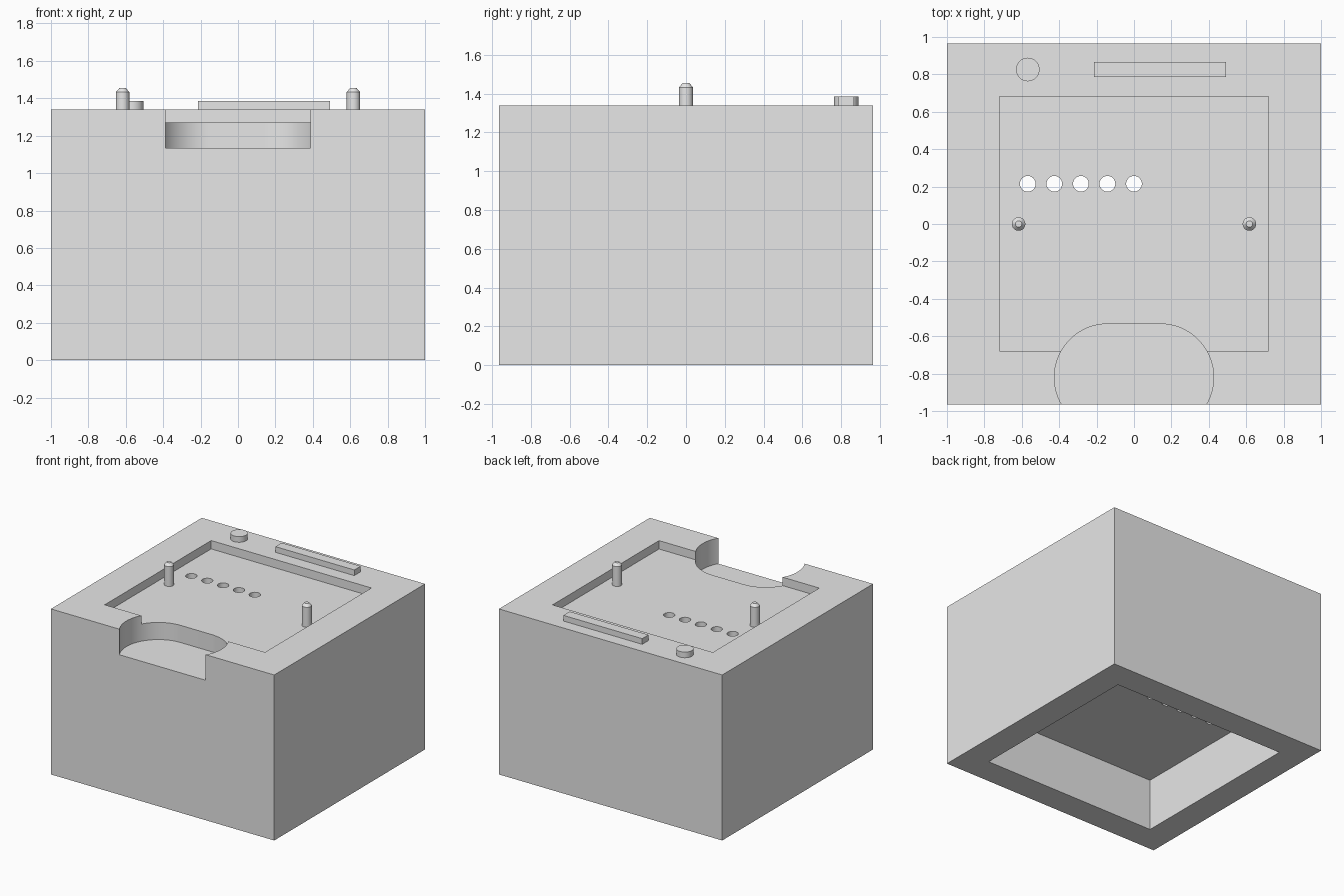
import bpy, bmesh, math

if "Cube" in bpy.data.objects:
    bpy.data.objects.remove(bpy.data.objects["Cube"])

grey = bpy.data.materials.new("light grey")
grey.diffuse_color = (0.8, 0.8, 0.8, 1)
grey.use_nodes = True
grey.node_tree.nodes["Principled BSDF"].inputs["Base Color"].default_value = grey.diffuse_color


def prism(name, pts, z0, z1):
    """Extrude a counter-clockwise outline from z0 to z1."""
    bm = bmesh.new()
    face = bm.faces.new([bm.verts.new((x, y, z0)) for x, y in pts])
    ext = bmesh.ops.extrude_face_region(bm, geom=[face])
    top = [v for v in ext["geom"] if isinstance(v, bmesh.types.BMVert)]
    bmesh.ops.translate(bm, verts=top, vec=(0, 0, z1 - z0))
    bmesh.ops.recalc_face_normals(bm, faces=bm.faces)
    me = bpy.data.meshes.new(name)
    bm.to_mesh(me)
    bm.free()
    ob = bpy.data.objects.new(name, me)
    bpy.context.collection.objects.link(ob)
    me.materials.append(grey)
    return ob


def rect(x0, x1, y0, y1):
    return [(x0, y0), (x1, y0), (x1, y1), (x0, y1)]


def arc(cx, cy, r, a0, a1, n):
    angles = [math.radians(a0 + (a1 - a0) * i / n) for i in range(n + 1)]
    return [(cx + r * math.cos(a), cy + r * math.sin(a)) for a in angles]


def circle(cx, cy, r, n=32):
    return arc(cx, cy, r, 0, 360, n)[:-1]


def smooth(ob):
    bpy.ops.object.select_all(action="DESELECT")
    ob.select_set(True)
    bpy.context.view_layer.objects.active = ob
    bpy.ops.object.shade_smooth_by_angle(angle=math.radians(30))


def cut(ob, cutter):
    mod = ob.modifiers.new("cut", "BOOLEAN")
    mod.operation = "DIFFERENCE"
    mod.solver = "EXACT"
    mod.object = cutter
    bpy.context.view_layer.objects.active = ob
    bpy.ops.object.modifier_apply(modifier=mod.name)
    bpy.data.objects.remove(cutter)


TOP, FLOOR = 1.34, 1.272

# Block with a shallow top pocket and a hollow underside
body = prism("body", rect(-1, 1, -0.965, 0.965), 0, TOP)
cut(body, prism("pocket_cutter", rect(-0.718, 0.718, -0.68, 0.682), FLOOR, 1.6))
cut(body, prism("cavity_cutter", rect(-0.78, 0.78, -0.745, 0.745), -0.2, 0.42))

# Rounded finger notch open to the front
notch = arc(0.14, -0.82, 0.286, -90, 90, 40) + arc(-0.14, -0.82, 0.286, 90, 270, 40)
cut(body, prism("notch_cutter", notch, 1.133, 1.6))

# Row of through holes
for i in range(5):
    cut(body, prism("hole_cutter", circle(-0.142 * i, 0.215, 0.042), 0.2, 1.6))
smooth(body)

# Locating pegs with chamfered tips
for side, x in (("left", -0.617), ("right", 0.617)):
    peg = prism(side + "_peg", circle(x, 0, 0.036), FLOOR - 0.02, 1.433)
    bm = bmesh.new()
    bm.from_mesh(peg.data)
    tip = max(bm.faces, key=lambda f: f.calc_center_median().z)
    bmesh.ops.inset_region(bm, faces=[tip], thickness=0.019)
    for v in tip.verts:
        v.co.z = 1.455
    bm.to_mesh(peg.data)
    bm.free()
    smooth(peg)

# Raised button and bar along the back rim
smooth(prism("round_button", circle(-0.568, 0.826, 0.063, 48), TOP - 0.01, 1.386))
prism("raised_bar", rect(-0.214, 0.492, 0.785, 0.866), TOP - 0.01, 1.386)
